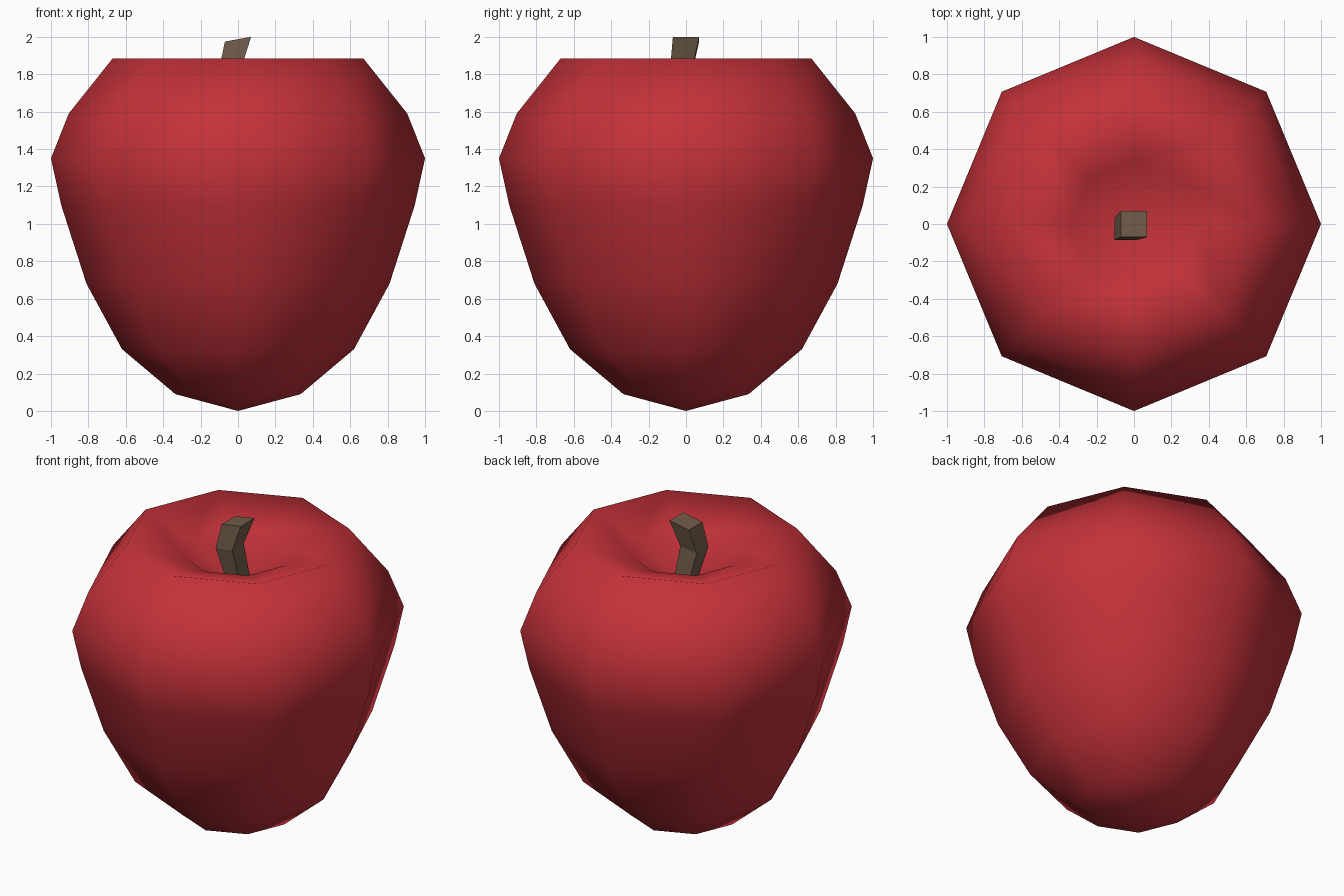
import bpy, math

if "Cube" in bpy.data.objects:
    bpy.data.objects.remove(bpy.data.objects["Cube"])


def material(name, rgb):
    m = bpy.data.materials.new(name)
    m.diffuse_color = (*rgb, 1.0)
    m.use_nodes = True
    m.node_tree.nodes["Principled BSDF"].inputs["Base Color"].default_value = m.diffuse_color
    return m


def make_object(name, verts, faces, mat, smooth):
    me = bpy.data.meshes.new(name)
    me.from_pydata(verts, [], faces)
    me.materials.append(mat)
    me.polygons.foreach_set("use_smooth", [smooth] * len(me.polygons))
    me.update()
    ob = bpy.data.objects.new(name, me)
    bpy.context.collection.objects.link(ob)
    return ob


red = material("apple red", (0.55, 0.031, 0.042))
brown = material("stem brown", (0.165, 0.108, 0.068))

# Apple body: eight-sided lathe with a pole at the bottom and in the top dimple
SIDES = 8
profile = [(0.335, 0.09), (0.62, 0.33), (0.81, 0.68), (0.945, 1.10),
           (1.0, 1.35), (0.905, 1.59), (0.67, 1.885), (0.345, 1.79)]
verts = [(r * math.cos(math.tau * i / SIDES), r * math.sin(math.tau * i / SIDES), z)
         for r, z in profile for i in range(SIDES)]
bottom, dimple = len(verts), len(verts) + 1
verts += [(0, 0, 0), (0, 0, 1.58)]
faces = []
last = (len(profile) - 1) * SIDES
for i in range(SIDES):
    j = (i + 1) % SIDES
    faces.append((bottom, j, i))
    for k in range(0, last, SIDES):
        faces.append((k + i, k + j, k + SIDES + j, k + SIDES + i))
    faces.append((last + i, last + j, dimple))
make_object("apple_body", verts, faces, red, True)

# Stem: bent square bar, sections are (x, y, z, half width, rise towards +x)
sections = [(0.005, 0.003, 1.59, 0.05, 0.0),
            (-0.043, -0.025, 1.825, 0.06, 0.008),
            (0.0, 0.0, 1.9875, 0.07, 0.0125)]
corners = [(-1, -1), (1, -1), (1, 1), (-1, 1)]
verts = [(x + h * a, y + h * b, z + t * a) for x, y, z, h, t in sections for a, b in corners]
faces = [(3, 2, 1, 0), (8, 9, 10, 11)]
for k in (0, 4):
    for i in range(4):
        j = (i + 1) % 4
        faces.append((k + i, k + j, k + 4 + j, k + 4 + i))
make_object("stem", verts, faces, brown, False)
